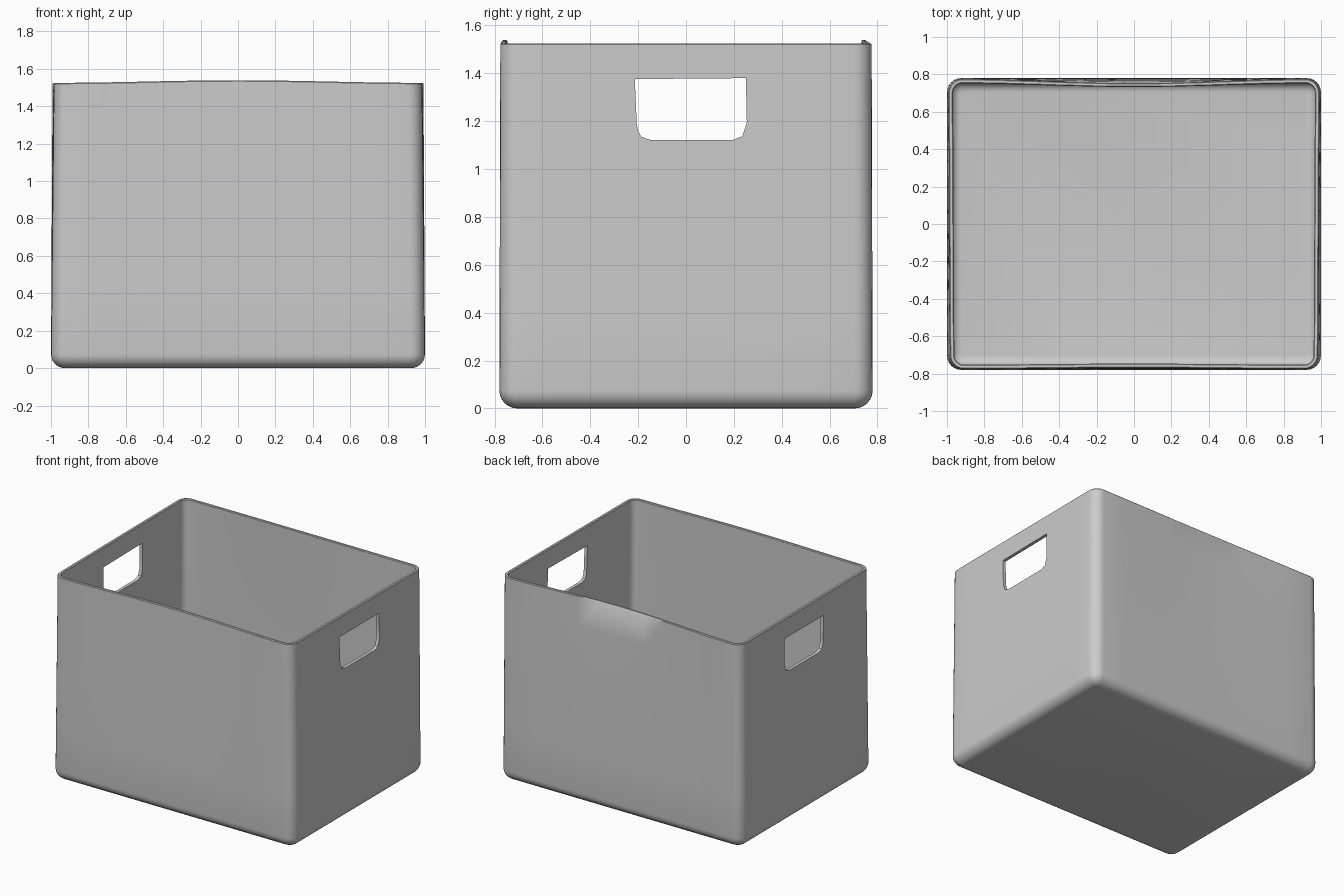
import bpy, bmesh, math

if "Cube" in bpy.data.objects:
    bpy.data.objects.remove(bpy.data.objects["Cube"])

HX, HY, H, T = 1.0, 0.78, 1.525, 0.024   # half sizes, height, wall thickness


def ring(bm, inset, z, r):
    """Rounded rectangle loop, tapered and bowed slightly towards the rim."""
    f = max(z, 0) / H
    hx, hy = HX - inset - 0.01 * f, HY - inset - 0.004 * f
    pts = []
    for k, (sx, sy) in enumerate([(1, 1), (-1, 1), (-1, -1), (1, -1)]):
        for i in range(7):
            a = math.radians(90 * k + 15 * i)
            pts.append((sx * (hx - r) + r * math.cos(a), sy * (hy - r) + r * math.sin(a)))
    loop = []
    for i, p in enumerate(pts):
        loop.append(p)
        if i % 7 == 6:                      # subdivide the straight sides
            q = pts[(i + 1) % len(pts)]
            for j in range(1, 10):
                t = j / 10
                loop.append((p[0] + (q[0] - p[0]) * t, p[1] + (q[1] - p[1]) * t))
    verts = []
    for x, y in loop:
        b = math.cos(math.pi / 2 * min(1, abs(x) / hx)) ** 2 * f ** 2
        edge = max(0, (abs(y) / HY - 0.8) / 0.2)
        y2 = y - (0.024 if y > 0 else -0.007) * b * edge
        x2 = x * (1 + 0.004 * f * (y / HY - 0.5))
        verts.append(bm.verts.new((x2, y2, z + 0.014 * b)))
    return verts


def skin(bm, rings):
    for a, b in zip(rings, rings[1:]):
        n = len(a)
        for i in range(n):
            bm.faces.new((a[i], a[(i + 1) % n], b[(i + 1) % n], b[i]))
    bm.faces.new(rings[0][::-1])
    bm.faces.new(rings[-1])
    bmesh.ops.recalc_face_normals(bm, faces=bm.faces)


def to_object(bm, name):
    me = bpy.data.meshes.new(name)
    bm.to_mesh(me)
    bm.free()
    ob = bpy.data.objects.new(name, me)
    bpy.context.collection.objects.link(ob)
    return ob


# Bin shell: outside from floor up, over the rim, then down the inside
R = 0.075
bm = bmesh.new()
rings = []
for i in range(7):
    a = math.radians(15 * i)
    rings.append(ring(bm, R * (1 - math.sin(a)), R * (1 - math.cos(a)), 0.02 + 0.055 * math.sin(a)))
walls = [0.4, 0.75, 1.05, 1.3]
rings += [ring(bm, 0, z, R) for z in walls]
rings += [ring(bm, 0, H - 0.005, R), ring(bm, 0.005, H, R - 0.005),
          ring(bm, T - 0.005, H, R - T + 0.005), ring(bm, T, H - 0.005, R - T)]
rings += [ring(bm, T, z, R - T) for z in reversed(walls)]
r = R - T
for i in reversed(range(7)):
    a = math.radians(15 * i)
    rings.append(ring(bm, T + r * (1 - math.sin(a)), T + r * (1 - math.cos(a)), 0.015 + (r - 0.015) * math.sin(a)))
skin(bm, rings)
shell = to_object(bm, "storage_bin")

# Hand holes through both end walls
profile = [(-0.214, 1.376), (-0.206, 1.19), (-0.202, 1.165), (-0.188, 1.136), (-0.15, 1.122),
           (0.198, 1.122), (0.236, 1.138), (0.25, 1.18), (0.254, 1.2), (0.25, 1.38)]
bm = bmesh.new()
skin(bm, [[bm.verts.new((x, y, z)) for y, z in profile] for x in (-1.3, 1.3)])
cutter = to_object(bm, "hand_hole_cutter")
cutter.hide_render = True
cutter.hide_set(True)

mod = shell.modifiers.new("hand_holes", 'BOOLEAN')
mod.operation = 'DIFFERENCE'
mod.solver = 'EXACT'
mod.object = cutter
bpy.context.view_layer.objects.active = shell
shell.select_set(True)
bpy.ops.object.modifier_apply(modifier=mod.name)
bpy.data.objects.remove(cutter)
bpy.ops.object.shade_smooth_by_angle(angle=math.radians(40))
